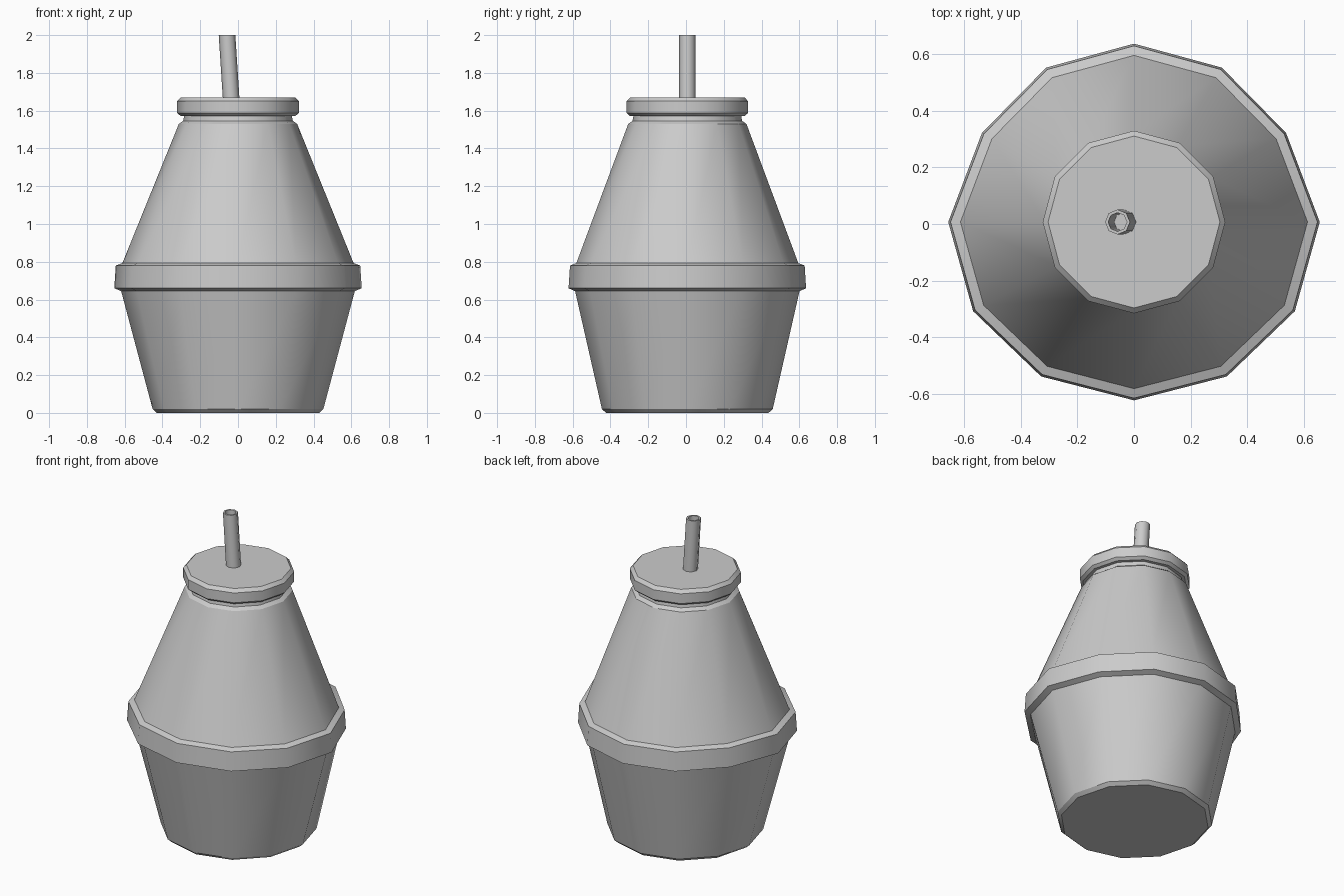
import bpy, bmesh
from math import cos, sin, tau

cube = bpy.data.objects.get("Cube")
if cube:
    bpy.data.objects.remove(cube, do_unlink=True)

grey = bpy.data.materials.new("light_grey")
grey.use_nodes = True
grey.diffuse_color = (0.6, 0.6, 0.6, 1)
bsdf = grey.node_tree.nodes["Principled BSDF"]
bsdf.inputs["Base Color"].default_value = grey.diffuse_color
bsdf.inputs["Roughness"].default_value = 0.7

CENTRE_Y = 0.007


def lathe(name, profile, sides=12, oval=(), lean=None, cap_start=False, cap_end=False):
    """Turn (radius, z) points; rings listed in oval take the belly's uneven outline."""
    bm = bmesh.new()
    rings = []
    for n, (r, z) in enumerate(profile):
        ring = []
        for i in range(sides):
            a = tau * i / sides
            x, y = r * cos(a), r * sin(a)
            if n in oval:
                y *= 0.96
                if y > 0.01:
                    x *= 0.945
            if lean:
                x += lean(z)
            ring.append(bm.verts.new((x, y + CENTRE_Y, z)))
        rings.append(ring)
    for low, high in zip(rings, rings[1:]):
        for i in range(sides):
            j = (i + 1) % sides
            bm.faces.new((low[i], low[j], high[j], high[i])).smooth = True
    if cap_start:
        bm.faces.new(rings[0][::-1])
    if cap_end:
        bm.faces.new(rings[-1])
    # Crisp creases run around each ring, soft shading between the sides
    for e in bm.edges:
        if abs(e.verts[0].co.z - e.verts[1].co.z) < 1e-5:
            e.smooth = False
    mesh = bpy.data.meshes.new(name)
    bm.to_mesh(mesh)
    bm.free()
    mesh.materials.append(grey)
    obj = bpy.data.objects.new(name, mesh)
    bpy.context.collection.objects.link(obj)
    return obj


# Tapered lower body with a chamfered foot
lathe("lower_body", [(0.43, 0), (0.452, 0.02), (0.62, 0.65)], oval=(2,), cap_start=True)

# Raised band around the belly
lathe("belly_band", [(0.62, 0.645), (0.655, 0.66), (0.647, 0.78), (0.612, 0.793)],
      oval=range(4))

# Conical upper body, shoulder and neck
lathe("upper_body", [(0.612, 0.793), (0.313, 1.53), (0.29, 1.546)], oval=(0,))
lathe("neck", [(0.29, 1.546), (0.285, 1.575)])

# Chamfered lid
lathe("lid", [(0.285, 1.573), (0.305, 1.573), (0.322, 1.588), (0.322, 1.65), (0.303, 1.67)],
      cap_end=True)

# Leaning hollow straw with a level cut
lathe("straw", [(0.044, 1.66), (0.044, 2.0), (0.033, 2.0), (0.033, 1.68)], sides=8,
      lean=lambda z: -0.036 - 0.065 * (z - 1.66), cap_end=True)
